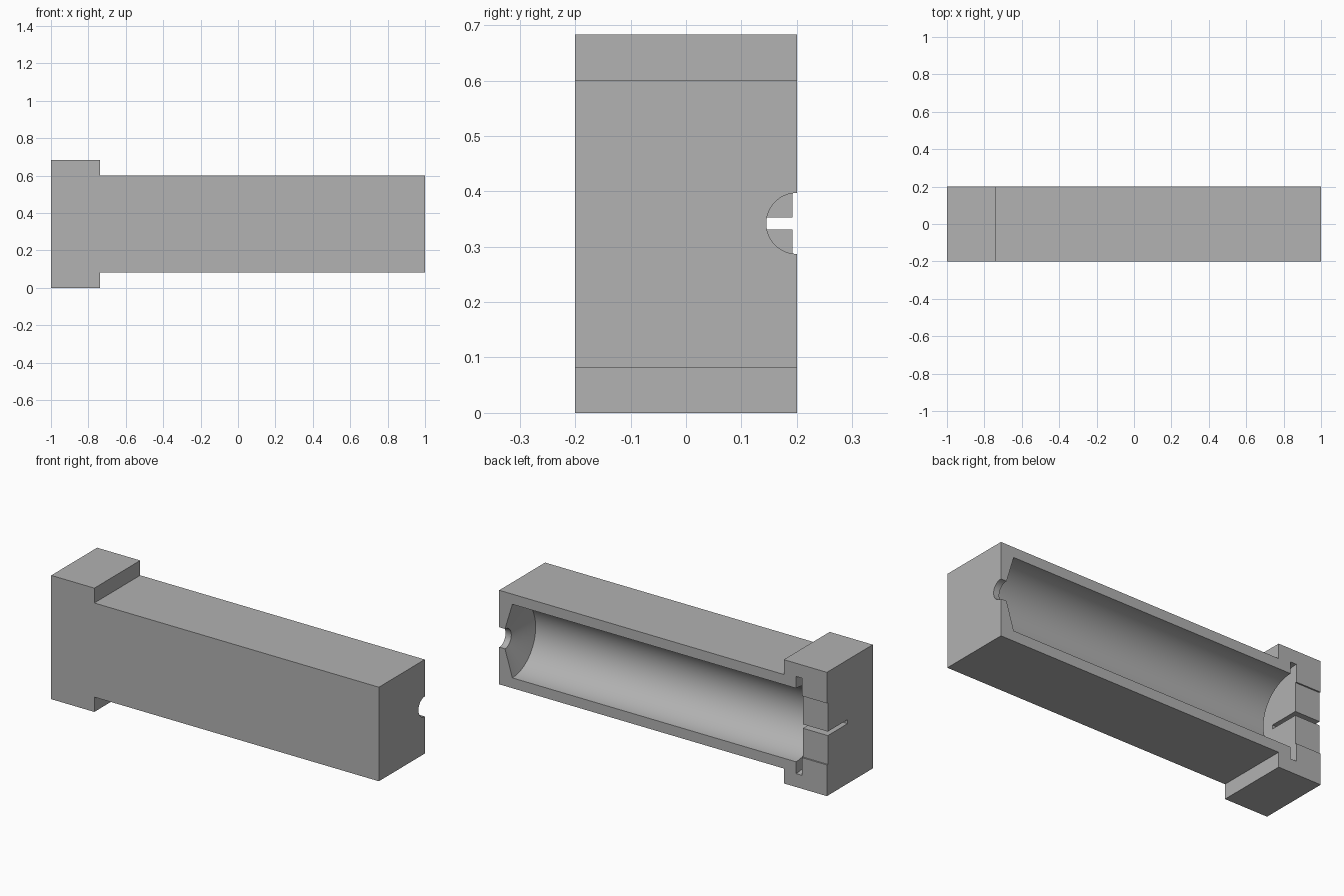
import bpy, bmesh, math

if "Cube" in bpy.data.objects:
    bpy.data.objects.remove(bpy.data.objects["Cube"], do_unlink=True)

AXIS_Z = 0.342   # height of the cavity axis
SPLIT_Y = 0.2    # open face of the half mould

grey = bpy.data.materials.new("plain_grey")
grey.use_nodes = True
grey.diffuse_color = (0.445, 0.445, 0.445, 1)
grey.node_tree.nodes["Principled BSDF"].inputs["Base Color"].default_value = grey.diffuse_color


def finish(bm, name):
    bmesh.ops.recalc_face_normals(bm, faces=bm.faces)
    mesh = bpy.data.meshes.new(name)
    bm.to_mesh(mesh)
    bm.free()
    mesh.materials.append(grey)
    obj = bpy.data.objects.new(name, mesh)
    bpy.context.collection.objects.link(obj)
    return obj


def extrude(name, outline, y0, y1):
    """Extrude an x-z outline along y."""
    bm = bmesh.new()
    face = bm.faces.new([bm.verts.new((x, y0, z)) for x, z in outline])
    new = bmesh.ops.extrude_face_region(bm, geom=[face])["geom"]
    moved = [v for v in new if isinstance(v, bmesh.types.BMVert)]
    bmesh.ops.translate(bm, verts=moved, vec=(0, y1 - y0, 0))
    return finish(bm, name)


def box(name, x0, x1, y0, y1, half_height):
    low, high = AXIS_Z - half_height, AXIS_Z + half_height
    return extrude(name, [(x0, low), (x1, low), (x1, high), (x0, high)], y0, y1)


def lathe(name, profile, sides=96):
    """Revolve (x, radius) points around the cavity axis."""
    bm = bmesh.new()
    rings = []
    for x, r in profile:
        angles = [2 * math.pi * i / sides for i in range(sides)]
        rings.append([bm.verts.new((x, SPLIT_Y + r * math.cos(a), AXIS_Z + r * math.sin(a)))
                      for a in angles])
    for a, b in zip(rings, rings[1:]):
        for i in range(sides):
            j = (i + 1) % sides
            bm.faces.new((a[i], a[j], b[j], b[i]))
    bm.faces.new(rings[0])
    bm.faces.new(rings[-1])
    return finish(bm, name)


# Solid block with a taller flange at one end
block = extrude("half_mould", [
    (-1, 0), (-0.737, 0), (-0.737, 0.082), (1, 0.082),
    (1, 0.601), (-0.737, 0.601), (-0.737, 0.683), (-1, 0.683)], -0.2, SPLIT_Y)

cutters = [
    # Ring groove, long round cavity, tapered end and outlet hole
    lathe("cavity_cutter", [(-0.848, 0.268), (-0.812, 0.268), (-0.812, 0.203),
                            (0.92, 0.203), (0.965, 0.055), (1.1, 0.055)]),
    # Shallow step across the plug face
    box("step_cutter", -1.1, -0.83, 0.192, 0.3, 0.17),
    # Narrow slit through the plug
    box("slit_cutter", -1.1, -0.83, 0.02, 0.3, 0.011),
]

bpy.ops.object.select_all(action="DESELECT")
block.select_set(True)
bpy.context.view_layer.objects.active = block
for cutter in cutters:
    cutter.hide_render = True
    mod = block.modifiers.new(cutter.name, "BOOLEAN")
    mod.operation = "DIFFERENCE"
    mod.solver = "EXACT"
    mod.object = cutter
    bpy.ops.object.modifier_apply(modifier=mod.name)
    bpy.data.objects.remove(cutter, do_unlink=True)

bpy.ops.object.shade_smooth_by_angle(angle=math.radians(25))
